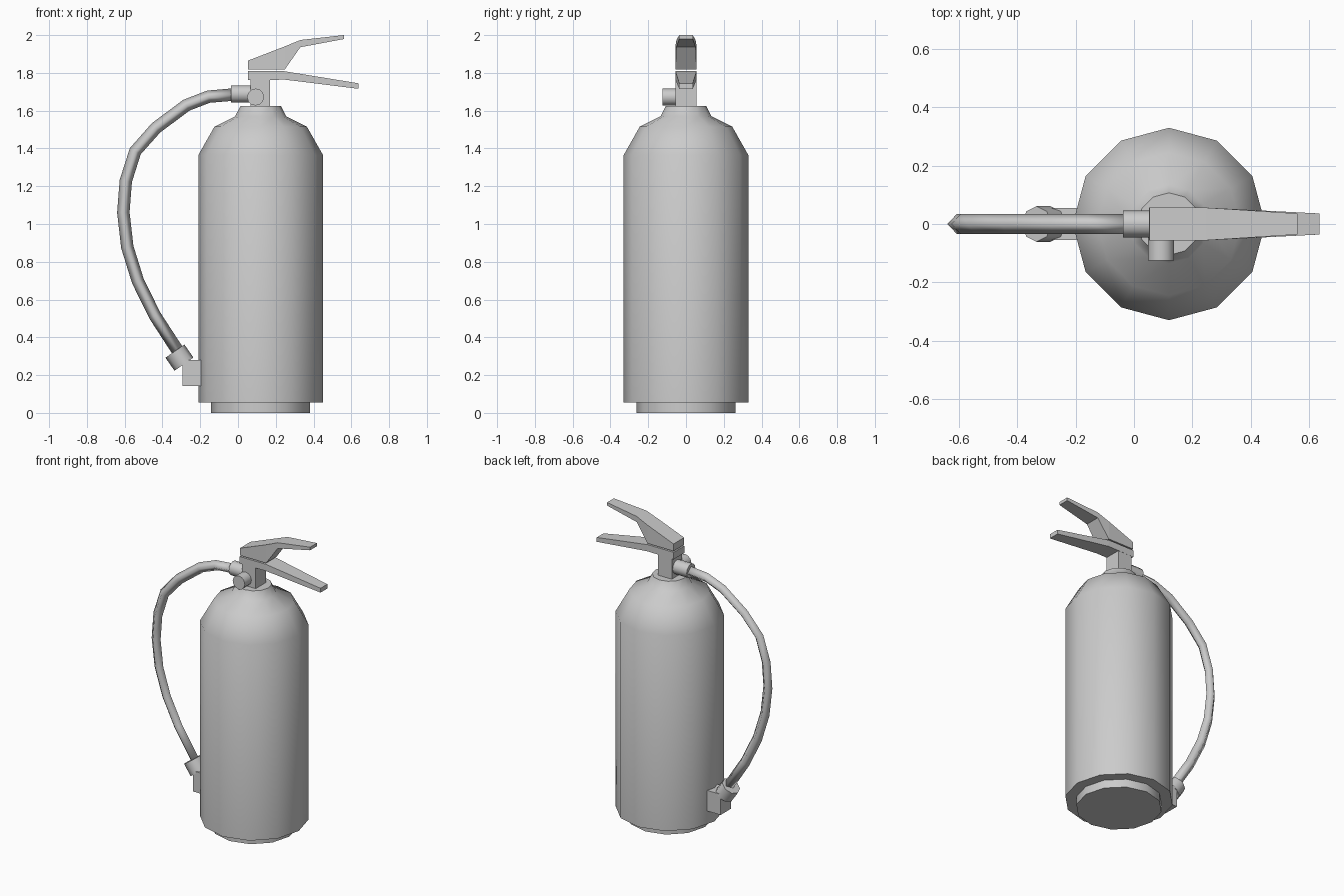
import bpy, bmesh, math
from mathutils import Vector, Matrix

cube = bpy.data.objects.get("Cube")
if cube:
    bpy.data.objects.remove(cube)

grey = bpy.data.materials.new("plain grey")
grey.use_nodes = True
grey.diffuse_color = (0.6, 0.6, 0.6, 1)
grey.node_tree.nodes["Principled BSDF"].inputs["Base Color"].default_value = (0.6, 0.6, 0.6, 1)


def finish(name, bm, smooth_angle=None):
    bmesh.ops.recalc_face_normals(bm, faces=bm.faces)
    mesh = bpy.data.meshes.new(name)
    bm.to_mesh(mesh)
    bm.free()
    mesh.materials.append(grey)
    obj = bpy.data.objects.new(name, mesh)
    bpy.context.collection.objects.link(obj)
    if smooth_angle:
        bpy.ops.object.select_all(action='DESELECT')
        obj.select_set(True)
        bpy.context.view_layer.objects.active = obj
        bpy.ops.object.shade_smooth_by_angle(angle=math.radians(smooth_angle))
    return obj


def loft(bm, rings):
    """Skin a list of equal-sized vertex rings and cap both ends."""
    for a, b in zip(rings, rings[1:]):
        n = len(a)
        for i in range(n):
            j = (i + 1) % n
            bm.faces.new((a[i], a[j], b[j], b[i]))
    bm.faces.new(rings[0])
    bm.faces.new(rings[-1])


def lathe(name, profile, centre_x, sides):
    bm = bmesh.new()
    turns = [math.tau * i / sides for i in range(sides)]
    loft(bm, [[bm.verts.new((centre_x + r * math.cos(t), r * math.sin(t), z)) for t in turns]
              for r, z in profile])
    return finish(name, bm, 40)


def rod(name, start, end, radius, sides):
    start, end = Vector(start), Vector(end)
    axis = end - start
    bm = bmesh.new()
    place = Matrix.Translation((start + end) / 2) @ axis.to_track_quat('Z', 'Y').to_matrix().to_4x4()
    bmesh.ops.create_cone(bm, cap_ends=True, segments=sides, radius1=radius, radius2=radius,
                          depth=axis.length, matrix=place)
    return finish(name, bm, 50)


def box(name, low, high):
    low, high = Vector(low), Vector(high)
    bm = bmesh.new()
    bmesh.ops.create_cube(bm, size=1, matrix=Matrix.Translation((low + high) / 2)
                          @ Matrix.Diagonal((*(high - low), 1)))
    return finish(name, bm)


def lever(name, sections):
    """Loft sections of (x bottom, z bottom, x top, z top, half width)."""
    bm = bmesh.new()
    loft(bm, [[bm.verts.new(p) for p in ((xb, -w, zb), (xb, w, zb), (xt, w, zt), (xt, -w, zt))]
              for xb, zb, xt, zt, w in sections])
    return finish(name, bm)


# Bottle with its stepped foot, domed shoulder and neck
lathe("bottle", [(0.262, 0), (0.262, 0.055), (0.33, 0.055), (0.33, 1.365),
                 (0.245, 1.515), (0.135, 1.57), (0.107, 1.625)], 0.12, 12)

# Valve block, round knob and hose fitting
box("valve_block", (0.067, -0.055, 1.6), (0.17, 0.055, 1.77))
rod("valve_knob", (0.093, -0.125, 1.672), (0.093, -0.04, 1.672), 0.045, 12)
rod("hose_fitting", (-0.037, 0, 1.688), (0.08, 0, 1.688), 0.046, 12)

# Carrying handle and squeeze lever, both narrowing to the tip
lever("lower_handle", [(0.052, 1.762, 0.052, 1.809, 0.056),
                       (0.25, 1.764, 0.244, 1.809, 0.056),
                       (0.637, 1.716, 0.637, 1.745, 0.036)])
lever("upper_lever", [(0.053, 1.817, 0.053, 1.865, 0.056),
                      (0.247, 1.817, 0.247, 1.940, 0.056),
                      (0.33, 1.936, 0.33, 1.974, 0.051),
                      (0.56, 1.979, 0.56, 2.0, 0.036)])

# Bent hose swept in the side plane
path = [Vector((x, 0, z)) for x, z in (
    (-0.03, 1.685), (-0.156, 1.674), (-0.273, 1.629), (-0.434, 1.509), (-0.544, 1.385),
    (-0.594, 1.228), (-0.607, 1.061), (-0.586, 0.878), (-0.53, 0.698), (-0.44, 0.515),
    (-0.31, 0.315))]
bm = bmesh.new()
rings = []
for i, p in enumerate(path):
    along = (path[min(i + 1, len(path) - 1)] - path[max(i - 1, 0)]).normalized()
    across = Vector((along.z, 0, -along.x)) * 0.033
    side = Vector((0, 0.035, 0))
    rings.append([bm.verts.new(p + d) for d in (across, side, -across, -side)])
loft(bm, rings)
finish("hose", bm, 100).data.shade_smooth()

# Nozzle collar and its holder on the bottle
rod("nozzle_collar", (-0.334, 0, 0.327), (-0.286, 0, 0.258), 0.061, 8)
box("nozzle_holder", (-0.295, -0.055, 0.142), (-0.19, 0.055, 0.28))
